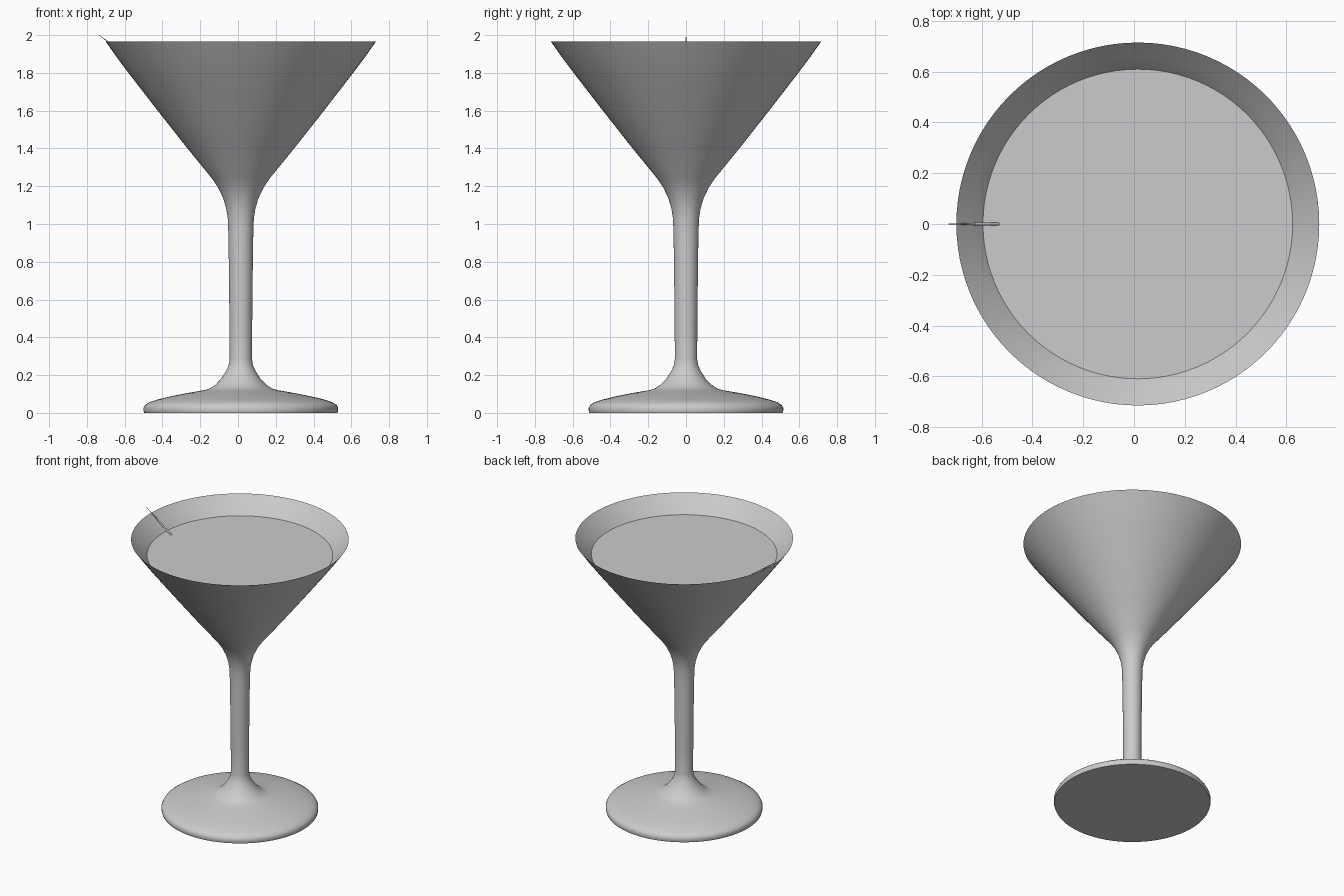
import bpy, bmesh, math
from mathutils import Vector, Matrix

if "Cube" in bpy.data.objects:
    bpy.data.objects.remove(bpy.data.objects["Cube"])

AXIS_X = 0.015   # the glass axis sits slightly right of centre
SEGMENTS = 96


def finish(name, bm, angle=30):
    bmesh.ops.remove_doubles(bm, verts=bm.verts, dist=1e-5)
    bmesh.ops.recalc_face_normals(bm, faces=bm.faces)
    mesh = bpy.data.meshes.new(name)
    bm.to_mesh(mesh)
    bm.free()
    obj = bpy.data.objects.new(name, mesh)
    bpy.context.collection.objects.link(obj)
    bpy.ops.object.select_all(action='DESELECT')
    obj.select_set(True)
    bpy.context.view_layer.objects.active = obj
    bpy.ops.object.shade_smooth_by_angle(angle=math.radians(angle))
    return obj


def lathe(name, profile):
    bm = bmesh.new()
    verts = [bm.verts.new((r, 0, z)) for r, z in profile]
    edges = [bm.edges.new(pair) for pair in zip(verts, verts[1:])]
    bmesh.ops.spin(bm, geom=verts + edges, cent=(0, 0, 0), axis=(0, 0, 1),
                   angle=math.tau, steps=SEGMENTS, use_merge=True)
    obj = finish(name, bm)
    obj.location.x = AXIS_X
    return obj


# Foot, stem and bowl in one turned profile: outside up, inside down
lathe("glass", [
    (0, 0), (0.512, 0), (0.515, 0.012), (0.515, 0.027), (0.507, 0.042),
    (0.485, 0.056), (0.44, 0.071), (0.37, 0.088), (0.29, 0.104),
    (0.19, 0.121), (0.165, 0.129), (0.135, 0.149), (0.105, 0.18),
    (0.08, 0.218), (0.065, 0.25), (0.059, 0.285), (0.06, 0.45),
    (0.063, 0.75), (0.066, 0.95), (0.069, 1.03), (0.077, 1.08),
    (0.093, 1.135), (0.12, 1.192), (0.152, 1.24), (0.285, 1.403),
    (0.44, 1.6), (0.595, 1.8), (0.66, 1.887), (0.715, 1.965),
    (0.66, 1.904), (0.612, 1.852), (0.57, 1.795), (0.42, 1.6),
    (0.27, 1.41), (0.13, 1.245), (0, 1.17)])

# Drink filling the bowl
lathe("drink", [(0, 1.852), (0.61, 1.852), (0.568, 1.795),
                (0.418, 1.6), (0.268, 1.412), (0.128, 1.247), (0, 1.175)])

# Pointed cocktail stick leaning on the rim
tip, end = Vector((-0.735, 0, 2.0)), Vector((-0.1, 0, 1.52))
bm = bmesh.new()
length = (end - tip).length
direction = (tip - end).normalized()
for r1, r2, start, stop in ((0.006, 0.006, 0, length - 0.16),
                            (0.006, 0.0008, length - 0.16, length)):
    mat = (Matrix.Translation(end + direction * (start + stop) / 2)
           @ direction.to_track_quat('Z', 'Y').to_matrix().to_4x4())
    bmesh.ops.create_cone(bm, cap_ends=True, segments=16, radius1=r1,
                          radius2=r2, depth=stop - start, matrix=mat)
finish("cocktail_stick", bm)
